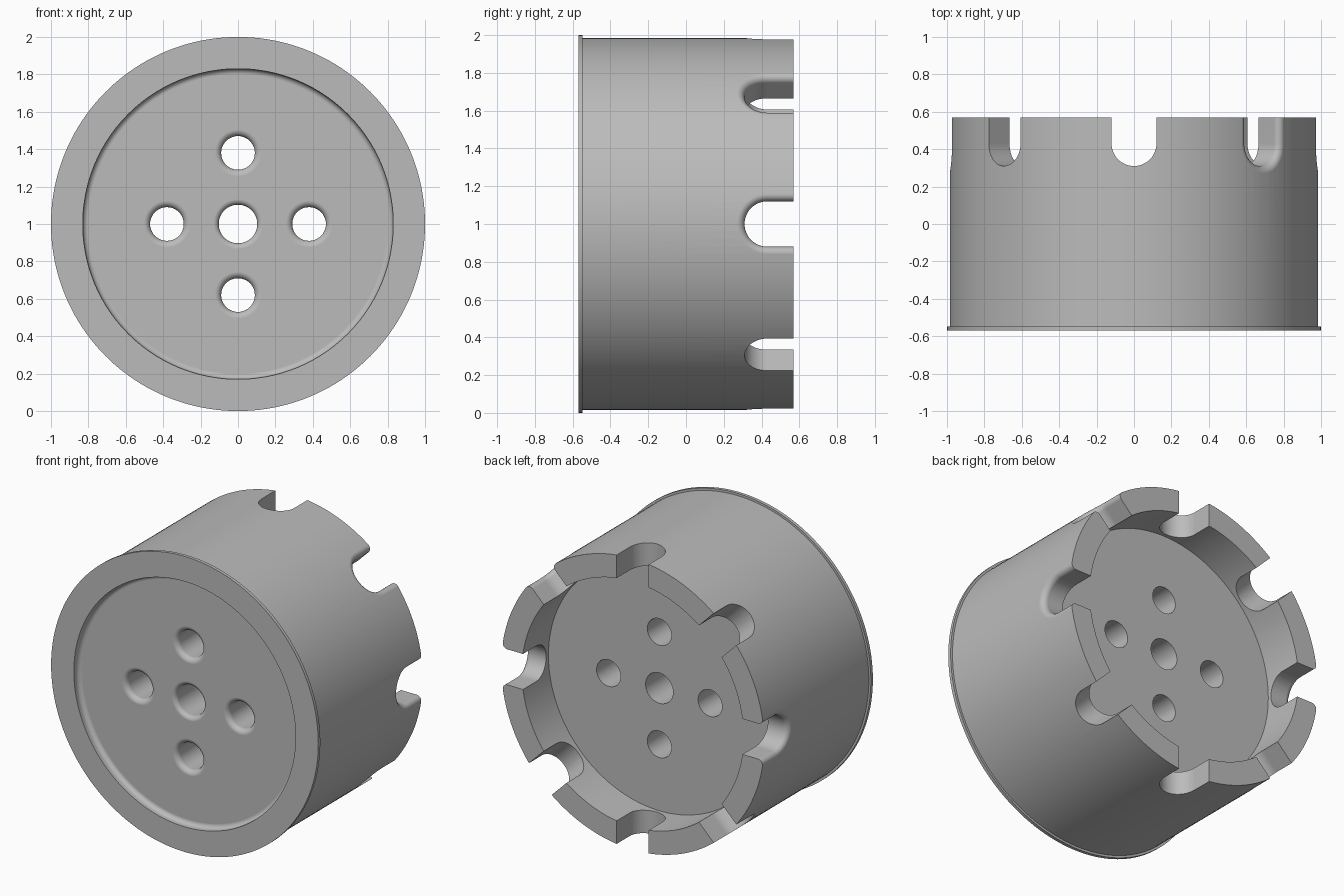
import bpy, bmesh
from math import sin, cos, pi, sqrt, radians

if "Cube" in bpy.data.objects:
    bpy.data.objects.remove(bpy.data.objects["Cube"], do_unlink=True)

FRONT, BACK = -0.57, 0.57
RECESS, FLOOR = -0.52, 0.285     # front and back faces of the hub disc
BODY_R, INNER_R = 0.985, 0.83
STEPS = 6                        # segments in each rounded edge


def loft(bm, rings):
    """Skin a list of closed rings and cap both ends."""
    rows = [[bm.verts.new(p) for p in ring] for ring in rings]
    n = len(rows[0])
    for a, b in zip(rows, rows[1:]):
        for i in range(n):
            j = (i + 1) % n
            bm.faces.new((a[i], a[j], b[j], b[i]))
    bm.faces.new(rows[0])
    bm.faces.new(rows[-1])


def revolve(bm, profile, segments, cx=0, cz=1):
    """Turn (radius, y) points around an axis along y."""
    turn = [2 * pi * i / segments for i in range(segments)]
    loft(bm, [[(cx + r * cos(t), y, cz + r * sin(t)) for t in turn]
              for r, y in profile])


def rounded_hole(bm, radius, fillet, cx, cz):
    """Through hole whose front rim flares out."""
    flare = [(radius + fillet * (1 - cos(a)), RECESS + fillet * (1 - sin(a)))
             for a in [k * pi / 2 / STEPS for k in range(STEPS + 1)]]
    rim = flare[-1][0]
    revolve(bm, [(radius, BACK)] + flare + [(rim, FRONT - 0.1)], 48, cx, cz)


def slot(bm, angle, fillet):
    """Round-ended slot through the wall, open to the back."""
    half, mid = 0.12, 0.43
    arc = [pi * k / 24 for k in range(25)]
    layers = [(0, 0.25)]
    if fillet:
        for k in range(STEPS + 1):
            a = k * pi / 2 / STEPS
            layers.append((fillet * (1 - cos(a)), fillet * (1 - sin(a))))
    layers.append((fillet, -0.1))
    rings = []
    for grow, depth in layers:
        w = half + grow
        outline = [(w * cos(a), mid - w * sin(a)) for a in arc]
        outline += [(-w, BACK + 0.1), (w, BACK + 0.1)]
        ring = []
        for v, y in outline:
            r = sqrt(BODY_R ** 2 - v * v) - depth
            ring.append((r * cos(angle) - v * sin(angle), y,
                         1 + r * sin(angle) + v * cos(angle)))
        rings.append(ring)
    loft(bm, rings)


def make_object(bm, name):
    bmesh.ops.recalc_face_normals(bm, faces=bm.faces)
    mesh = bpy.data.meshes.new(name)
    bm.to_mesh(mesh)
    bm.free()
    ob = bpy.data.objects.new(name, mesh)
    bpy.context.collection.objects.link(ob)
    return ob


# Cup body: recessed front, thin flange, straight wall, deep back cavity
f = 0.03
corner = [(INNER_R - f * (1 - cos(a)), RECESS - f * (1 - sin(a)))
          for a in [k * pi / 2 / STEPS for k in range(STEPS, -1, -1)]]
bm = bmesh.new()
revolve(bm, corner + [(INNER_R, FRONT), (1, FRONT), (1, -0.548),
                      (BODY_R, -0.548), (BODY_R, BACK), (INNER_R, BACK),
                      (INNER_R, FLOOR)], 160)
body = make_object(bm, "slotted_cup")

# Cutters: centre hole, four bolt holes, eight wall slots
bm = bmesh.new()
rounded_hole(bm, 0.103, 0.03, 0, 1)
for k in range(4):
    a = k * pi / 2
    rounded_hole(bm, 0.09, 0.035, 0.38 * cos(a), 1 + 0.38 * sin(a))
for k in range(8):
    slot(bm, k * pi / 4, 0.04 if k in (0, 1, 4) else 0)
cutter = make_object(bm, "hole_and_slot_cutter")
cutter.hide_render = True

# Single grey finish
grey = bpy.data.materials.new("plain_grey")
grey.use_nodes = True
colour = (0.5, 0.5, 0.5, 1)
grey.diffuse_color = colour
grey.node_tree.nodes["Principled BSDF"].inputs["Base Color"].default_value = colour
for ob in (body, cutter):
    ob.data.materials.append(grey)

# Cut, then shade smoothly with crisp edges
bpy.ops.object.select_all(action='DESELECT')
bpy.context.view_layer.objects.active = body
body.select_set(True)
cut = body.modifiers.new("Cut", 'BOOLEAN')
cut.operation = 'DIFFERENCE'
cut.solver = 'EXACT'
cut.object = cutter
bpy.ops.object.modifier_apply(modifier=cut.name)
bpy.data.objects.remove(cutter, do_unlink=True)
bpy.ops.object.shade_smooth_by_angle(angle=radians(30))
weighted = body.modifiers.new("Weighted Normals", 'WEIGHTED_NORMAL')
weighted.keep_sharp = True
